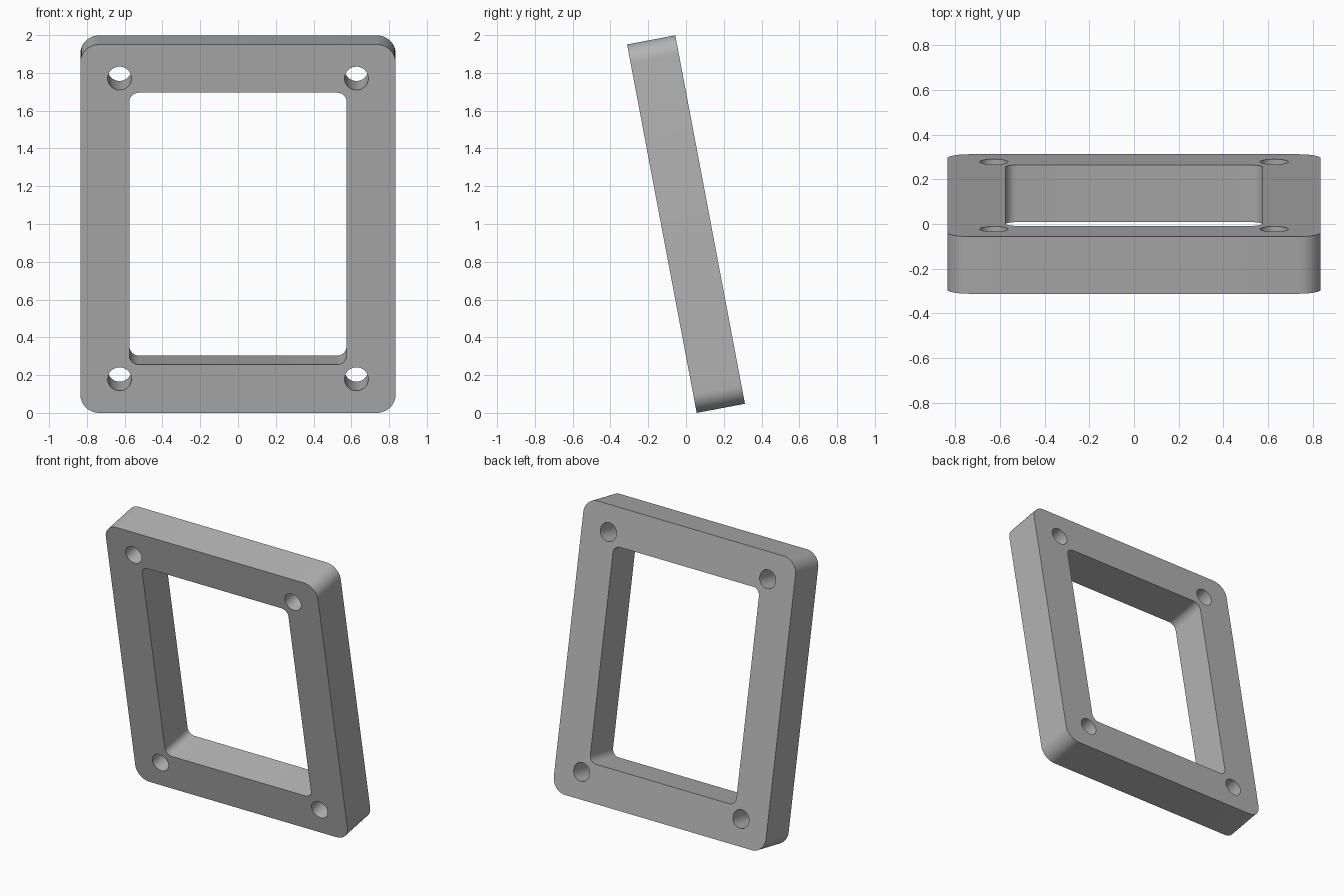
import bpy
import bmesh
from math import radians, sin, cos, pi
from mathutils import Matrix

WIDTH, HEIGHT, DEPTH = 1.67, 1.985, 0.26
BORDER = 0.26
TILT = radians(10.7)

cube = bpy.data.objects.get("Cube")
if cube:
    bpy.data.objects.remove(cube, do_unlink=True)

grey = bpy.data.materials.new("light grey")
grey.use_nodes = True
grey.diffuse_color = (0.45, 0.45, 0.45, 1)
grey.node_tree.nodes["Principled BSDF"].inputs["Base Color"].default_value = grey.diffuse_color


def rounded_outline(width, height, radius, cx=0, cz=0, steps=12):
    """Counter-clockwise rounded rectangle in the XZ plane."""
    points = []
    for i, (sx, sz) in enumerate([(1, 1), (-1, 1), (-1, -1), (1, -1)]):
        for k in range(steps + 1):
            a = (i + k / steps) * pi / 2
            points.append((cx + sx * (width / 2 - radius) + radius * cos(a),
                           cz + sz * (height / 2 - radius) + radius * sin(a)))
    return points


def add_prism(bm, outline, depth):
    """Extrude an outline along Y, centred on y = 0."""
    verts = [bm.verts.new((x, -depth / 2, z)) for x, z in outline]
    bmesh.ops.remove_doubles(bm, verts=verts, dist=0.0001)
    verts = [v for v in verts if v.is_valid]
    face = bm.faces.new(verts)
    extruded = bmesh.ops.extrude_face_region(bm, geom=[face], use_keep_orig=True)
    top = [g for g in extruded["geom"] if isinstance(g, bmesh.types.BMVert)]
    bmesh.ops.translate(bm, verts=top, vec=(0, depth, 0))
    bmesh.ops.recalc_face_normals(bm, faces=bm.faces)


def make_object(name, outlines, depth):
    bm = bmesh.new()
    for outline in outlines:
        add_prism(bm, outline, depth)
    mesh = bpy.data.meshes.new(name)
    bm.to_mesh(mesh)
    bm.free()
    mesh.materials.append(grey)
    obj = bpy.data.objects.new(name, mesh)
    bpy.context.collection.objects.link(obj)
    return obj


# Rounded plate
frame = make_object("frame", [rounded_outline(WIDTH, HEIGHT, 0.1)], DEPTH)

# Central opening and four bolt holes
openings = [rounded_outline(WIDTH - 2 * BORDER, HEIGHT - 2 * BORDER, 0.05)]
for sx in (-1, 1):
    for sz in (-1, 1):
        openings.append(rounded_outline(0.126, 0.126, 0.063, sx * 0.627, sz * 0.81))
cutter = make_object("opening_cutter", openings, DEPTH * 2)
cutter.hide_render = True

cut = frame.modifiers.new("openings", "BOOLEAN")
cut.operation = "DIFFERENCE"
cut.solver = "EXACT"
cut.object = cutter

bpy.ops.object.select_all(action="DESELECT")
frame.select_set(True)
bpy.context.view_layer.objects.active = frame
bpy.ops.object.modifier_apply(modifier=cut.name)
bpy.data.objects.remove(cutter, do_unlink=True)

# Lean the frame towards the front and rest its lower edge on the ground
frame.data.transform(Matrix.Rotation(TILT, 4, "X"))
frame.data.transform(Matrix.Translation((0, 0, -min(v.co.z for v in frame.data.vertices))))
bpy.ops.object.shade_smooth_by_angle(angle=radians(30))
